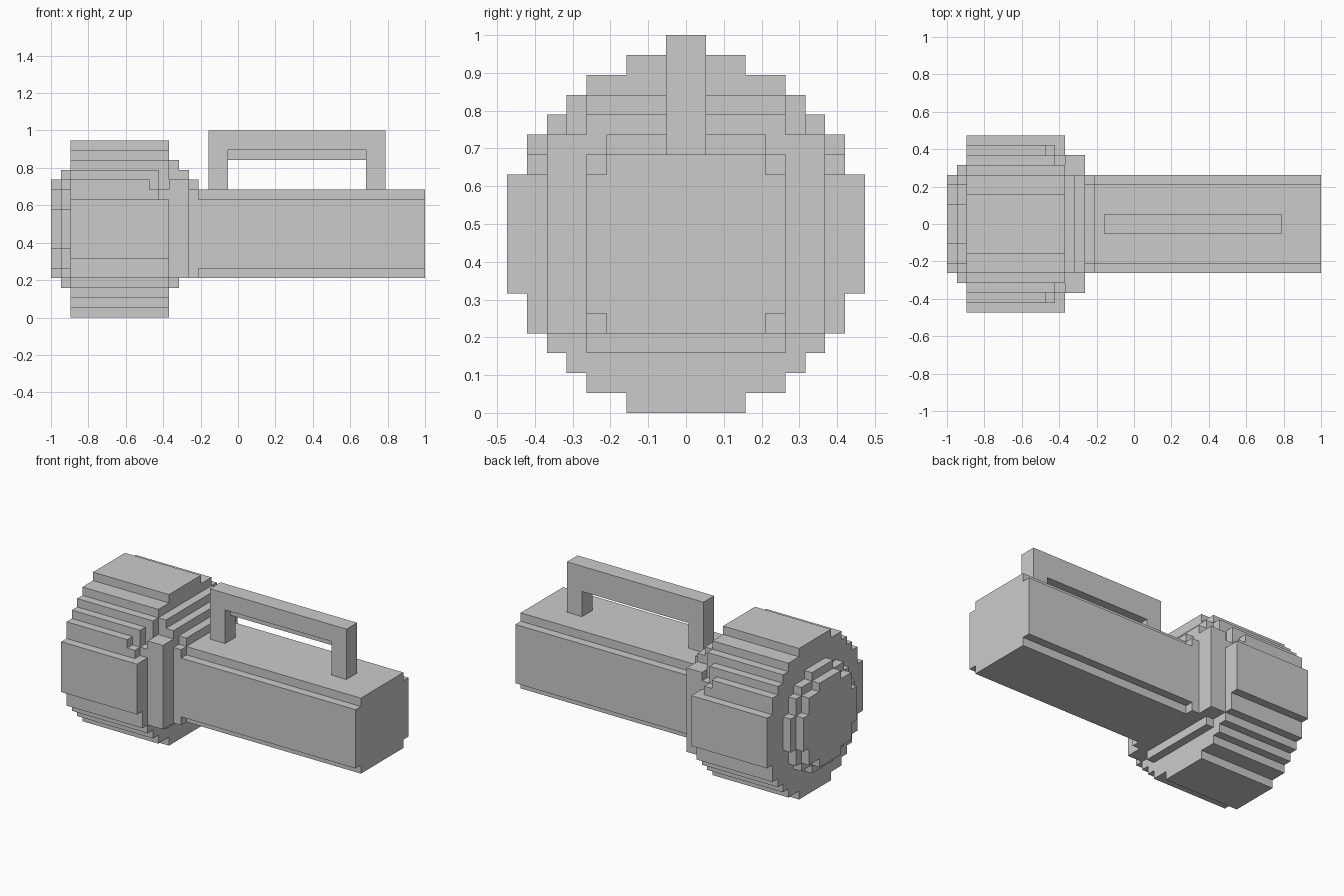
import bpy, bmesh

if "Cube" in bpy.data.objects:
    bpy.data.objects.remove(bpy.data.objects["Cube"])

U = 2 / 38  # one block of the grid the model is built on


def stepped_prism(name, x0, x1, rows, bottom):
    """Extrude a mirrored, stair-stepped outline along x.
    rows: (half_width, top) from the bottom up, all in blocks; x counted from the lens end."""
    side, z = [], bottom
    for half, top in rows:
        side += [(half, z), (half, top)]
        z = top
    outline = side + [(-y, z) for y, z in reversed(side)]
    bm = bmesh.new()
    verts = [bm.verts.new(((x0 - 19) * U, y * U, z * U)) for y, z in outline]
    face = bm.faces.new(verts)
    ext = bmesh.ops.extrude_face_region(bm, geom=[face])
    moved = [v for v in ext["geom"] if isinstance(v, bmesh.types.BMVert)]
    bmesh.ops.translate(bm, verts=moved, vec=((x1 - x0) * U, 0, 0))
    bmesh.ops.recalc_face_normals(bm, faces=bm.faces)
    return finish(name, bm)


def box(name, x, y, z):
    bm = bmesh.new()
    bmesh.ops.create_cube(bm, size=1)
    for v in bm.verts:
        v.co = [(r[0] if c < 0 else r[1]) * U for c, r in
                zip(v.co, ((x[0] - 19, x[1] - 19), y, z))]
    return finish(name, bm)


def finish(name, bm):
    mesh = bpy.data.meshes.new(name)
    bm.to_mesh(mesh)
    bm.free()
    obj = bpy.data.objects.new(name, mesh)
    bpy.context.collection.objects.link(obj)
    return obj


# Lens: two stepped discs
stepped_prism("lens_front", 0, 1, [(2, 5), (4, 7), (5, 11), (4, 13), (2, 14)], 4)
stepped_prism("lens_rim", 1, 2, [(2, 4), (4, 5), (5, 7), (6, 11), (5, 13), (4, 14), (2, 15)], 3)

# Head: round drum whose upper shoulders are notched towards the rear
lower = [(3, 1), (5, 2), (6, 3), (7, 4), (8, 6), (9, 12)]
crown = [(6, 16), (5, 17), (3, 18)]
stepped_prism("head_drum", 2, 10, lower + [(8, 14), (7, 15)] + crown, 0)
stepped_prism("head_upper_notch", 10, 11, lower + [(8, 13), (7, 15)] + crown, 0)
stepped_prism("head_rear", 11, 12, lower + [(7, 13)] + crown, 0)

# Neck: steps down to the barrel
stepped_prism("neck_collar", 12, 13, [(5, 4), (7, 14), (5, 16)], 3)
stepped_prism("neck_middle", 13, 14, [(7, 14), (5, 15)], 4)
stepped_prism("neck_rear", 14, 15, [(5, 13), (4, 14)], 4)

# Barrel with stepped corners
stepped_prism("barrel", 15, 38, [(4, 5), (5, 12), (4, 13)], 4)

# Handle
box("handle_grip", (16, 34), (-1, 1), (17, 19))
box("handle_grip_underside", (18, 32), (0, 1), (16, 17))
for label, x in (("front", 16), ("rear", 32)):
    box("handle_post_" + label, (x, x + 2), (-1, 1), (13, 17))
